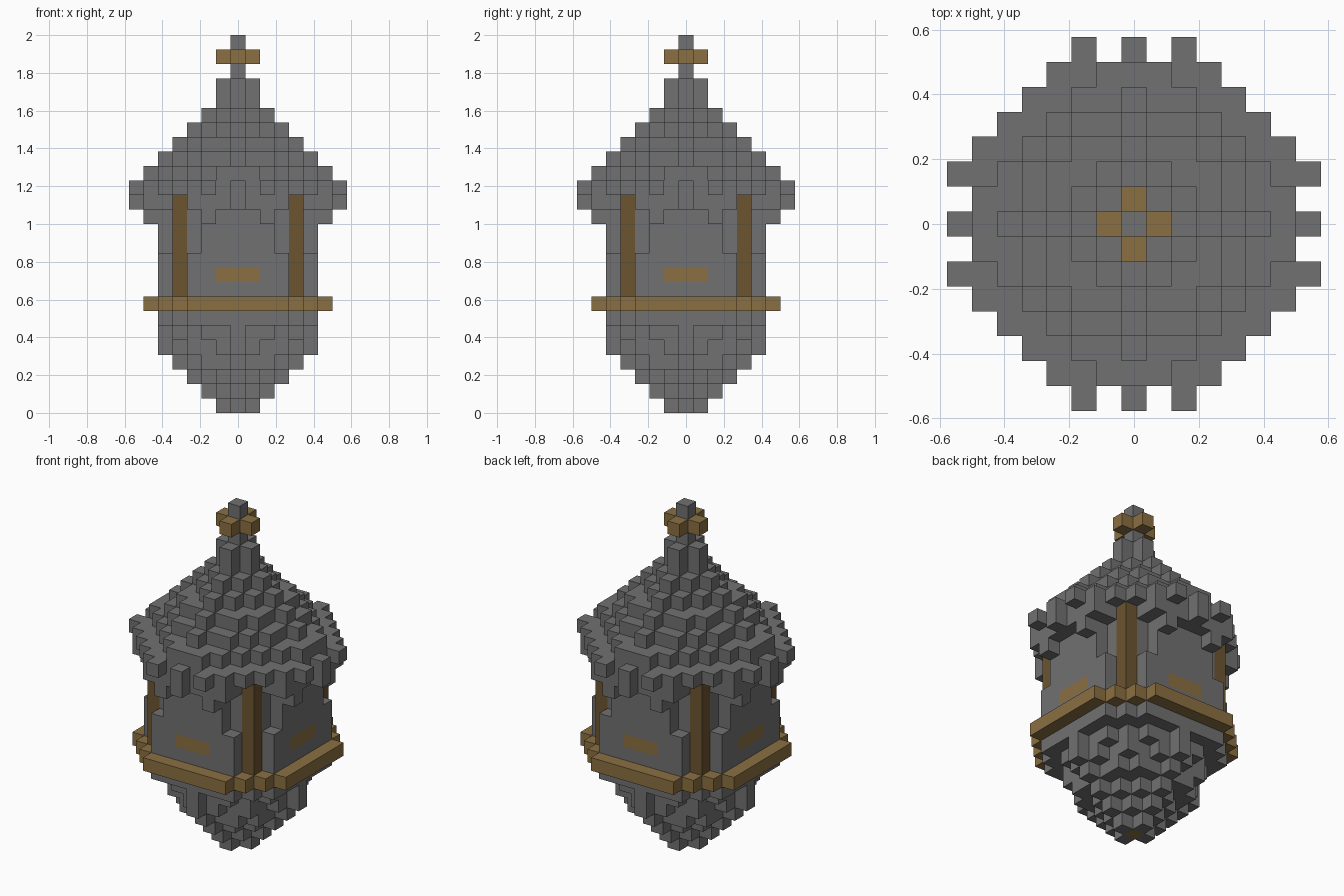
import bpy
import bmesh
from mathutils import Vector

cube = bpy.data.objects.get("Cube")
if cube:
    bpy.data.objects.remove(cube, do_unlink=True)

UNIT = 2 / 26      # block size: the model is 26 blocks high
REACH = range(-7, 8)


def material(name, rgb):
    mat = bpy.data.materials.new(name)
    mat.use_nodes = True
    mat.diffuse_color = (*rgb, 1)
    node = mat.node_tree.nodes["Principled BSDF"]
    node.inputs["Base Color"].default_value = (*rgb, 1)
    node.inputs["Roughness"].default_value = 0.9
    return mat


STONE = material("grey stone", (0.165, 0.165, 0.165))
BRASS = material("aged brass", (0.26, 0.16, 0.055))
WOOD = material("dark brass", (0.15, 0.09, 0.03))

blocks = {}        # block position -> (part, material)


def layer(part, mat, levels, rule):
    """Fill levels where rule(far, near) holds; this gives eightfold symmetry."""
    for k in levels:
        for i in REACH:
            for j in REACH:
                far, near = max(abs(i), abs(j)), min(abs(i), abs(j))
                if rule(far, near):
                    blocks[i, j, k] = (part, mat)


def disc(limit, tip=0):
    """Round layer of squared radius limit, with a single block at each axis end."""
    return lambda far, near: far ** 2 + near ** 2 <= limit or (near == 0 and far <= tip)


def broad(far, near):
    return far <= 6 and far + near <= 9


# Tapered underside, with a ridge of single blocks on each axis
for k, (limit, tip) in enumerate([(0, 1), (2, 2), (5, 3), (13, 4), (18, 5), (20, 5), (34, 5)]):
    layer("tapered_base", STONE, [k], disc(limit, tip))
layer("base_plug", BRASS, [0], lambda far, near: far == 0)

# Band around the body
layer("band", BRASS, [7], broad)

# Body core, arched wall panels, inlays and corner posts
layer("body", STONE, range(8, 14), lambda far, near: far <= 4)
layer("wall_panels", STONE, range(8, 14), lambda far, near: far == 5 and near <= 2)
layer("wall_panels", STONE, range(8, 11), lambda far, near: far == 5 and near == 3)
layer("panel_inlays", BRASS, [9], lambda far, near: far == 5 and near <= 1)
layer("corner_posts", WOOD, range(8, 15), lambda far, near: far == near == 4)

# Eaves with hanging blocks
layer("eaves", STONE, [13], lambda far, near: far == 6 and near == 2)
layer("eaves", STONE, [14], lambda far, near: (broad(far, near) and near <= 3) or (far == 7 and near == 0))
layer("eaves", STONE, [15], lambda far, near: broad(far, near) or (far == 7 and near in (0, 2)))

# Stepped roof with axis ridges
layer("roof", STONE, [16], lambda far, near: far ** 2 + near ** 2 <= 30 or (far == 6 and near <= 1))
for k, (limit, tip) in enumerate([(20, 5), (13, 4), (5, 3), (2, 2), (0, 1), (0, 1)], start=17):
    layer("roof", STONE, [k], disc(limit, tip))

# Finial
layer("finial_rod", STONE, range(23, 26), lambda far, near: far == 0)
layer("finial_cross", BRASS, [24], lambda far, near: far == 1 and near == 0)


def build(part):
    """Make one object from the outer faces of the part's blocks."""
    bm = bmesh.new()
    mat = None
    for cell, (name, m) in blocks.items():
        if name != part:
            continue
        mat = m
        centre = (Vector(cell) + Vector((0, 0, 0.5))) * UNIT
        for axis in range(3):
            for sign in (-1, 1):
                step = Vector((0, 0, 0))
                step[axis] = sign
                if tuple(int(c + s) for c, s in zip(cell, step)) in blocks:
                    continue
                u = Vector((0, 0, 0))
                u[(axis + 1) % 3] = 1
                v = step.cross(u)
                corners = [step + u + v, step - u + v, step - u - v, step + u - v]
                bm.faces.new([bm.verts.new(centre + c * UNIT / 2) for c in corners])
    bmesh.ops.remove_doubles(bm, verts=bm.verts, dist=UNIT / 100)
    mesh = bpy.data.meshes.new(part)
    bm.to_mesh(mesh)
    bm.free()
    mesh.materials.append(mat)
    bpy.context.collection.objects.link(bpy.data.objects.new(part, mesh))


for part in sorted({name for name, _ in blocks.values()}):
    build(part)
